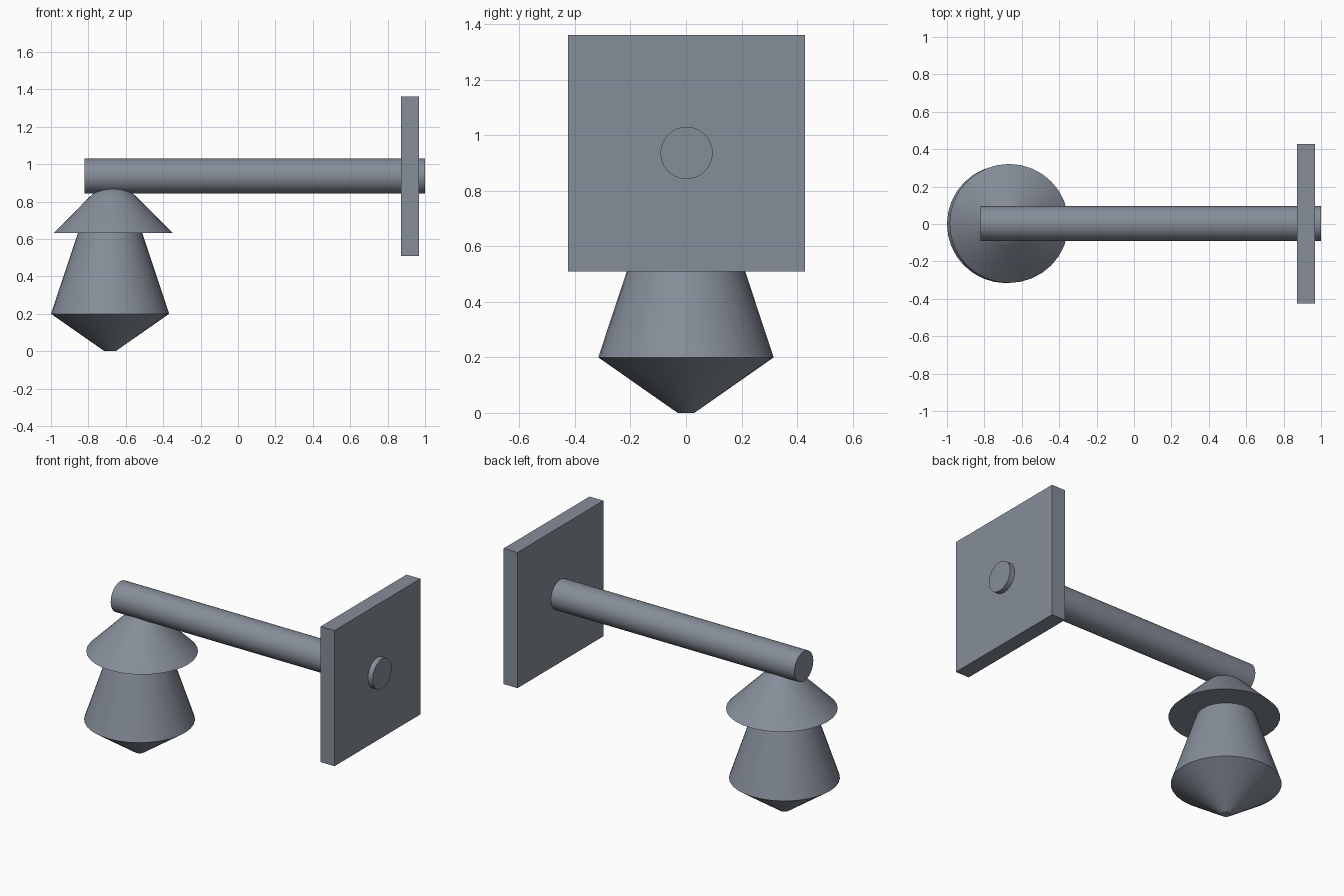
import bpy, bmesh, math

if "Cube" in bpy.data.objects:
    bpy.data.objects.remove(bpy.data.objects["Cube"])

SIDES = 32
mat = bpy.data.materials.new("slate grey")
mat.diffuse_color = (0.24, 0.27, 0.32, 1)
mat.use_nodes = True
mat.node_tree.nodes["Principled BSDF"].inputs["Base Color"].default_value = mat.diffuse_color


def finish(name, bm, loc, smooth=True):
    bmesh.ops.recalc_face_normals(bm, faces=bm.faces)
    me = bpy.data.meshes.new(name)
    bm.to_mesh(me)
    bm.free()
    me.materials.append(mat)
    ob = bpy.data.objects.new(name, me)
    ob.location = loc
    bpy.context.collection.objects.link(ob)
    if smooth:
        bpy.ops.object.select_all(action='DESELECT')
        ob.select_set(True)
        bpy.context.view_layer.objects.active = ob
        bpy.ops.object.shade_smooth_by_angle(angle=math.radians(30))
    return ob


def lathe(name, profile, loc, sides=SIDES):
    """Closed solid turned around z from (radius, height) points."""
    bm = bmesh.new()
    rings = [[bm.verts.new((r * math.cos(2 * math.pi * i / sides),
                            r * math.sin(2 * math.pi * i / sides), z))
              for i in range(sides)] for r, z in profile]
    for a, b in zip(rings, rings[1:]):
        for i in range(sides):
            j = (i + 1) % sides
            bm.faces.new((a[i], a[j], b[j], b[i]))
    bm.faces.new(rings[0])
    bm.faces.new(rings[-1])
    return finish(name, bm, loc)


# Lantern body: flared drum with pointed underside
lathe("lantern_body", [(0.03, 0), (0.316, 0.2), (0.172, 0.632)], (-0.684, 0, 0))

# Shade: 45 degree cone blending into a rounded tip
R = 0.17
tip = [(R * math.sin(math.radians(a)), 0.71 + R * math.cos(math.radians(a)))
       for a in (45, 36, 27, 18, 9, 2)]
lathe("lantern_shade", [(0.318, 0.632)] + tip, (-0.668, 0.003, 0))

# Horizontal arm
arm = lathe("arm", [(0.094, -0.82), (0.094, 1.0)], (0, 0.002, 0.936))
arm.rotation_euler = (0, math.pi / 2, 0)

# Square wall plate
bm = bmesh.new()
bmesh.ops.create_cube(bm, size=1)
bmesh.ops.scale(bm, vec=(0.096, 0.852, 0.852), verts=bm.verts)
finish("wall_plate", bm, (0.919, 0.002, 0.935), smooth=False)
